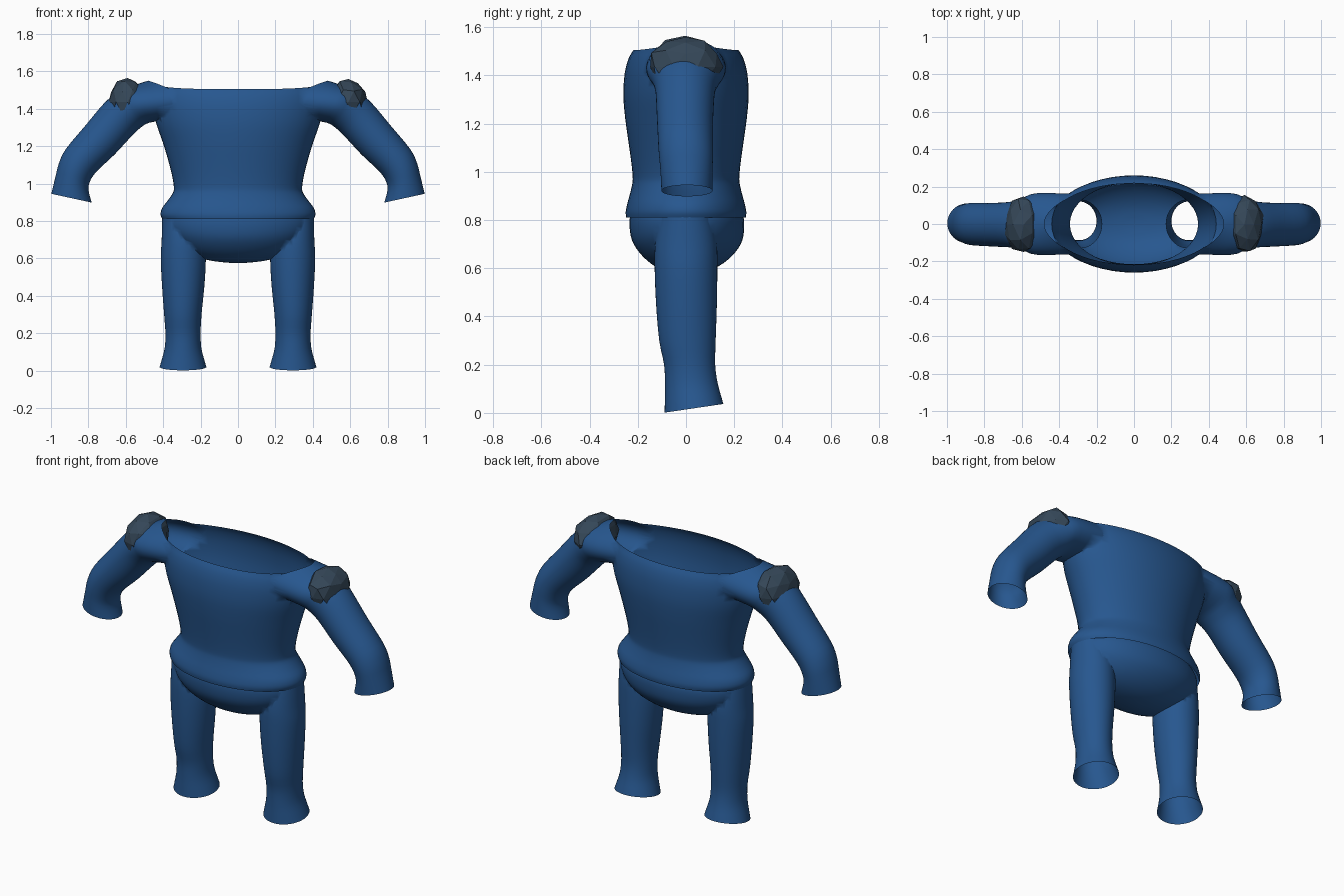
import bpy, bmesh, math, random
from mathutils import Vector

if "Cube" in bpy.data.objects:
    bpy.data.objects.remove(bpy.data.objects["Cube"])


def material(name, rgb):
    m = bpy.data.materials.new(name)
    m.diffuse_color = (*rgb, 1)
    m.use_nodes = True
    m.node_tree.nodes["Principled BSDF"].inputs["Base Color"].default_value = m.diffuse_color
    return m


blue = material("blue cloth", (0.02, 0.095, 0.275))
slate = material("dark slate", (0.035, 0.063, 0.098))
opening = material("opening", (0, 0, 0))  # temporary mark for ends cut open later


def smooth_rows(rows, steps=3):
    """Catmull-Rom interpolation between the cross-sections."""
    rows = [Vector(tuple(r) + (0,) * (8 - len(r))) for r in rows]
    out = []
    for i in range(len(rows) - 1):
        a, b, c, d = rows[max(i - 1, 0)], rows[i], rows[i + 1], rows[min(i + 2, len(rows) - 1)]
        for k in range(steps):
            t = k / steps
            out.append(0.5 * (2 * b + (c - a) * t + (2 * a - 5 * b + 4 * c - d) * t * t
                              + (3 * b - a - 3 * c + d) * t ** 3))
    return out + [rows[-1]]


def loft(name, rows, side=1, open_ends=(True, True), n=48):
    """Closed tube; row = outer x, z, inner x, z, y radius, y centre, tilt, bend."""
    bm = bmesh.new()
    rings = []
    for px, pz, qx, qz, r, cy, tilt, bend in smooth_rows(rows):
        ring = []
        for i in range(n):
            c, s = math.cos(2 * math.pi * i / n), math.sin(2 * math.pi * i / n)
            x = (px + qx) / 2 + c * (px - qx) / 2 - bend * s * s
            z = (pz + qz) / 2 + c * (pz - qz) / 2 + tilt * s
            ring.append(bm.verts.new((side * x, cy + r * s, z)))
        rings.append(ring)
    for a, b in zip(rings, rings[1:]):
        for i in range(n):
            j = (i + 1) % n
            bm.faces.new((a[i], a[j], b[j], b[i]))
    for ring, is_open in zip((rings[0], rings[-1]), open_ends):
        mid = bm.verts.new(sum((v.co for v in ring), Vector()) / n)
        for i in range(n):
            f = bm.faces.new((ring[i], ring[(i + 1) % n], mid))
            f.material_index = int(is_open)
    bmesh.ops.recalc_face_normals(bm, faces=bm.faces)
    me = bpy.data.meshes.new(name)
    bm.to_mesh(me)
    bm.free()
    me.materials.append(blue)
    me.materials.append(opening)
    ob = bpy.data.objects.new(name, me)
    bpy.context.collection.objects.link(ob)
    return ob


def merge_and_open(base, parts):
    """Union the tubes into one skin, then remove the marked end caps."""
    bpy.context.view_layer.objects.active = base
    for part in parts:
        mod = base.modifiers.new("union", 'BOOLEAN')
        mod.operation = 'UNION'
        mod.solver = 'EXACT'
        mod.object = part
        bpy.ops.object.modifier_apply(modifier=mod.name)
        bpy.data.objects.remove(part)
    bm = bmesh.new()
    bm.from_mesh(base.data)
    caps = [f for f in bm.faces if f.material_index == 1]
    bmesh.ops.delete(bm, geom=caps, context='FACES')
    bm.to_mesh(base.data)
    bm.free()
    base.data.materials.pop(index=1)
    bpy.ops.object.select_all(action='DESELECT')
    base.select_set(True)
    bpy.ops.object.shade_smooth_by_angle(angle=math.radians(75))


def oval(z, rx, ry, cy=0):
    return (rx, z, -rx, z, ry, cy)


# Shirt body with flared hem and wide neck
shirt = loft("shirt", [oval(*r) for r in (
    (0.81, 0.405, 0.248), (0.835, 0.414, 0.25), (0.87, 0.405, 0.243), (0.91, 0.375, 0.232),
    (0.95, 0.348, 0.223), (0.98, 0.343, 0.221), (1.04, 0.352, 0.227), (1.12, 0.372, 0.238),
    (1.22, 0.402, 0.252), (1.32, 0.437, 0.26), (1.41, 0.456, 0.254), (1.47, 0.458, 0.238),
    (1.505, 0.455, 0.218))])
for v in shirt.data.vertices:
    if v.co.z > 1.5:
        v.co.z += 0.02 * (v.co.x / 0.45) ** 4

# Sleeves, bent at the elbow
sleeve_rows = [
    (0.48, 1.55, 0.38, 1.34, 0.16, 0, 0, 0.14),
    (0.555, 1.525, 0.475, 1.325, 0.165),
    (0.64, 1.49, 0.525, 1.295, 0.143),
    (0.715, 1.43, 0.572, 1.25, 0.124, -0.003),
    (0.82, 1.305, 0.66, 1.155, 0.117, -0.004),
    (0.92, 1.185, 0.745, 1.075, 0.114, -0.002),
    (0.957, 1.11, 0.785, 1.025, 0.112, 0),
    (0.975, 1.04, 0.8, 0.97, 0.108, 0.002),
    (0.998, 0.945, 0.782, 0.898, 0.106, 0.004)]
merge_and_open(shirt, [loft("sleeve", sleeve_rows, s) for s in (1, -1)])

# Trousers: rounded seat and two flared legs
trousers = loft("trousers", [oval(*r) for r in (
    (0.86, 0.36, 0.215), (0.81, 0.39, 0.236, 0.003), (0.75, 0.385, 0.236, 0.004),
    (0.7, 0.355, 0.222, 0.005), (0.65, 0.305, 0.185, 0.005), (0.61, 0.23, 0.135, 0.003),
    (0.585, 0.13, 0.08), (0.575, 0.03, 0.02))], open_ends=(True, False))
leg_rows = [
    (0.405, 0.825, 0.205, 0.825, 0.11),
    (0.408, 0.7, 0.182, 0.7, 0.128),
    (0.413, 0.6, 0.172, 0.6, 0.13),
    (0.406, 0.45, 0.18, 0.45, 0.126, 0.002),
    (0.395, 0.3, 0.195, 0.3, 0.117, 0.006),
    (0.388, 0.2, 0.2, 0.2, 0.106, 0.015),
    (0.392, 0.12, 0.196, 0.12, 0.109, 0.022, 0.005),
    (0.41, 0.05, 0.178, 0.05, 0.118, 0.03, 0.012),
    (0.419, 0.019, 0.169, 0.019, 0.122, 0.033, 0.018)]
merge_and_open(trousers, [loft("leg", leg_rows, s) for s in (1, -1)])

# Rough faceted shoulder pads draped over the sleeves
for side, name in ((1, "left_shoulder_pad"), (-1, "right_shoulder_pad")):
    rng = random.Random(7 + side)
    bm = bmesh.new()
    bmesh.ops.create_icosphere(bm, subdivisions=2, radius=1)
    for v in bm.verts:
        k = rng.uniform(0.93, 1.07)
        v.co = Vector((side * (0.59 + 0.102 * k * v.co.x), -0.003 + 0.155 * k * v.co.y,
                       1.435 + 0.124 * k * v.co.z))
    low = [f for f in bm.faces if f.calc_center_median().z < 1.395]
    bmesh.ops.delete(bm, geom=low, context='FACES')
    bmesh.ops.recalc_face_normals(bm, faces=bm.faces)
    me = bpy.data.meshes.new(name)
    bm.to_mesh(me)
    bm.free()
    me.materials.append(slate)
    bpy.context.collection.objects.link(bpy.data.objects.new(name, me))

bpy.data.materials.remove(opening)
